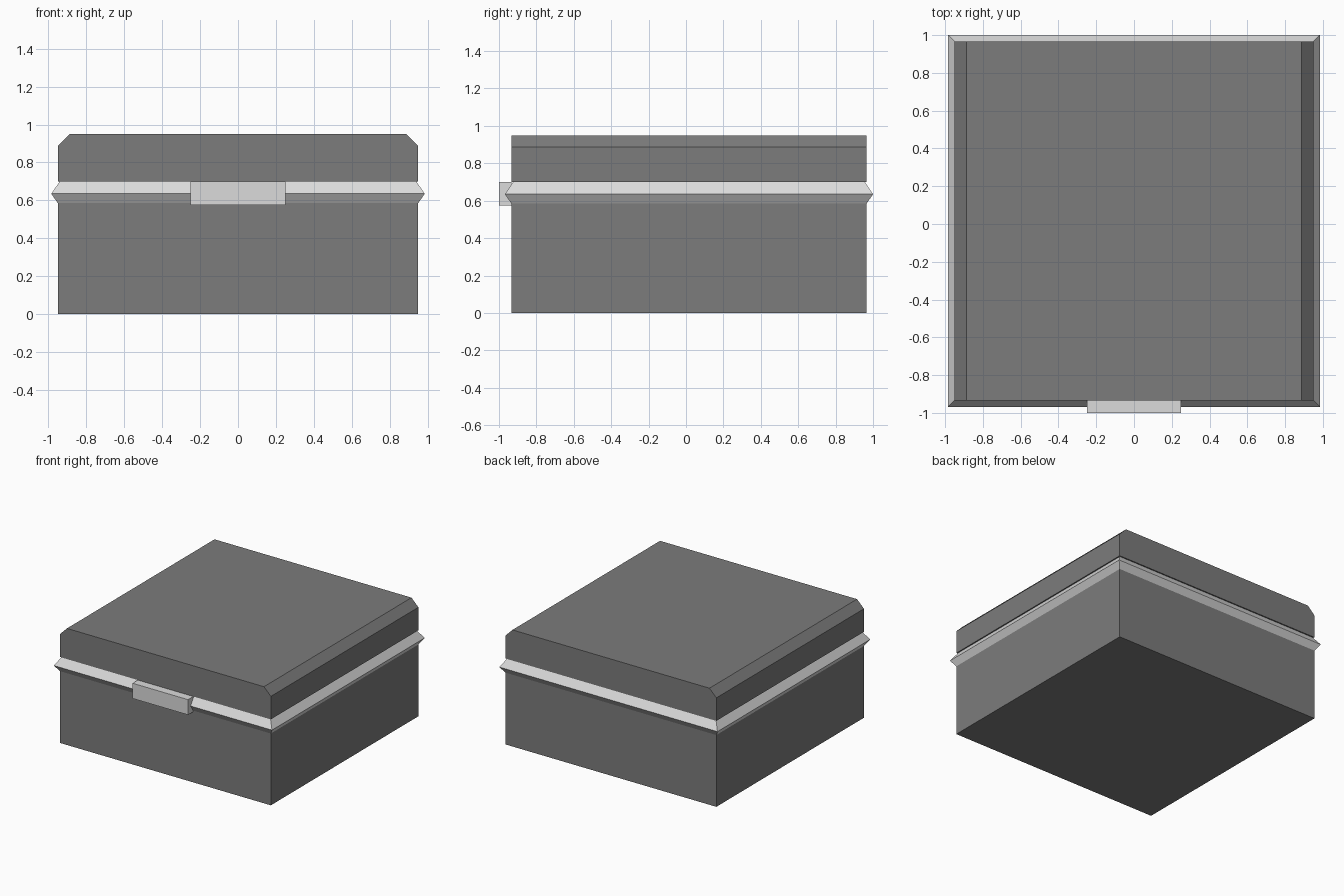
import bpy, bmesh

cube = bpy.data.objects.get("Cube")
if cube:
    bpy.data.objects.remove(cube, do_unlink=True)

CY = 0.016    # box centre in y; the latch sticks out at the front
HALF = 0.95   # half width of the square box


def material(name, value):
    mat = bpy.data.materials.new(name)
    mat.use_nodes = True
    color = (value, value, value, 1)
    mat.diffuse_color = color
    mat.node_tree.nodes["Principled BSDF"].inputs["Base Color"].default_value = color
    return mat


dark_grey = material("dark_grey", 0.2)
light_grey = material("light_grey", 0.71)


def stack(name, rings, mat, cy=CY):
    """Closed solid from rectangular rings (half_x, half_y, z), bottom to top."""
    bm = bmesh.new()
    loops = [[bm.verts.new((sx * hx, cy + sy * hy, z))
              for sx, sy in ((-1, -1), (1, -1), (1, 1), (-1, 1))]
             for hx, hy, z in rings]
    for low, high in zip(loops, loops[1:]):
        for i in range(4):
            j = (i + 1) % 4
            bm.faces.new((low[i], low[j], high[j], high[i]))
    bm.faces.new(loops[0][::-1])
    bm.faces.new(loops[-1])
    bmesh.ops.recalc_face_normals(bm, faces=bm.faces)
    mesh = bpy.data.meshes.new(name)
    bm.to_mesh(mesh)
    bm.free()
    mesh.materials.append(mat)
    obj = bpy.data.objects.new(name, mesh)
    bpy.context.collection.objects.link(obj)
    return obj


# Lower box
stack("box_body", [(HALF, HALF, 0), (HALF, HALF, 0.585)], dark_grey)

# Pointed trim band around the seam
stack("trim_band", [(HALF, HALF, 0.585), (0.984, 0.984, 0.635),
                    (0.94, 0.94, 0.70)], light_grey)

# Lid, bevelled along the left and right top edges
stack("lid", [(HALF, HALF, 0.70), (HALF, HALF, 0.888),
              (HALF - 0.062, HALF, 0.95)], dark_grey)

# Latch plate at the front
stack("latch", [(0.25, 0.034, 0.575), (0.25, 0.034, 0.699)], light_grey, cy=-0.966)
